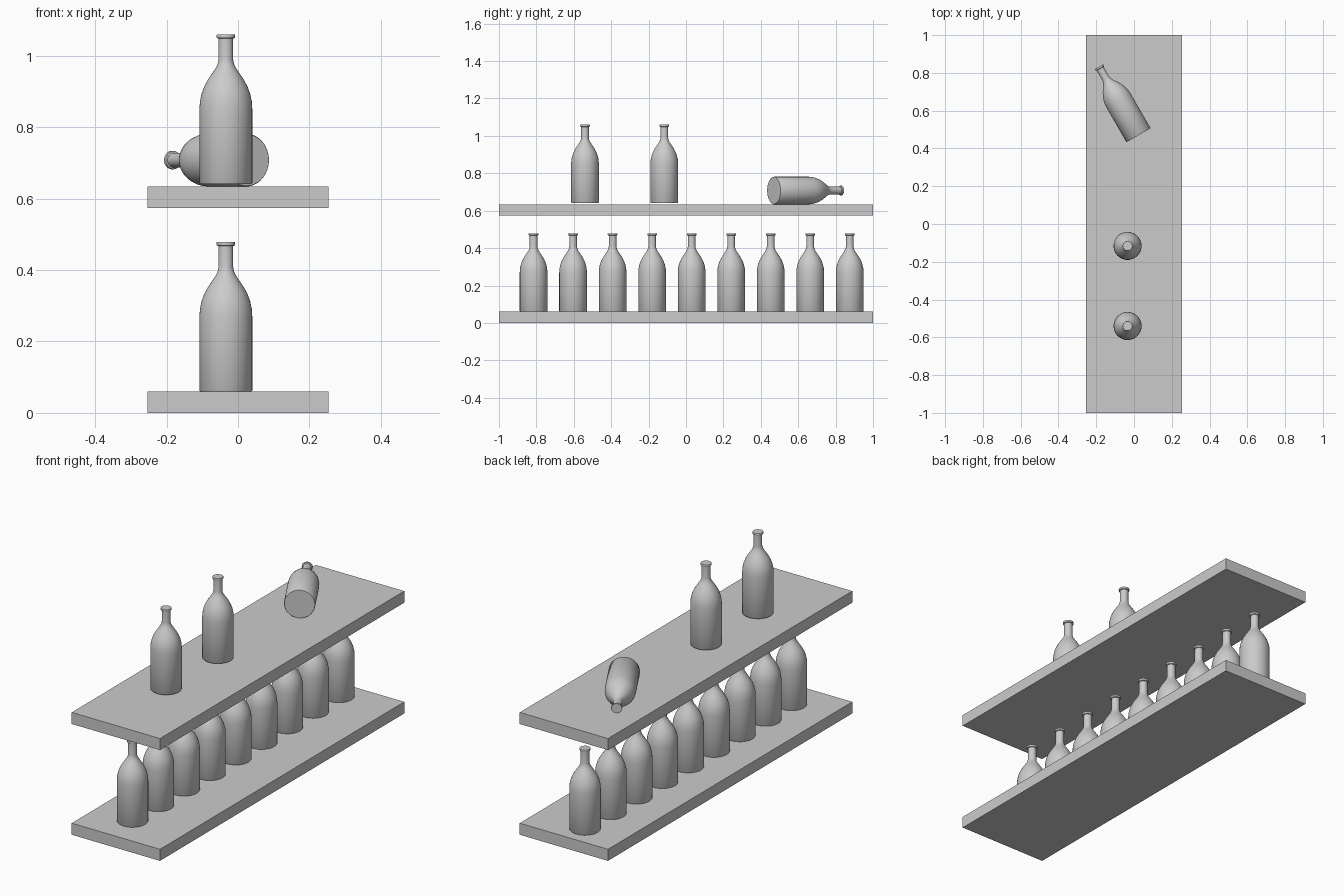
import bpy, bmesh, math
from mathutils import Matrix, Vector

if "Cube" in bpy.data.objects:
    bpy.data.objects.remove(bpy.data.objects["Cube"])

SEGMENTS = 48
BOTTLE_X = -0.034

# bottle silhouette: (radius, height)
PROFILE = [(0, 0), (0.072, 0), (0.074, 0.003), (0.074, 0.21), (0.0725, 0.232),
           (0.068, 0.253), (0.061, 0.272), (0.051, 0.291), (0.039, 0.309),
           (0.029, 0.324), (0.023, 0.336), (0.0205, 0.348), (0.0205, 0.407),
           (0.025, 0.409), (0.026, 0.412), (0.026, 0.417), (0.025, 0.419), (0, 0.419)]


def shelf(name, z):
    bpy.ops.mesh.primitive_cube_add(size=1, location=(0, 0, z + 0.03))
    ob = bpy.context.object
    ob.name = name
    ob.scale = (0.506, 2.0, 0.06)


def bottle_mesh():
    bm = bmesh.new()
    verts = [bm.verts.new((r, 0, z)) for r, z in PROFILE]
    edges = [bm.edges.new(pair) for pair in zip(verts, verts[1:])]
    bmesh.ops.spin(bm, geom=verts + edges, cent=(0, 0, 0), axis=(0, 0, 1),
                   angle=math.tau, steps=SEGMENTS, use_duplicate=False)
    bmesh.ops.remove_doubles(bm, verts=bm.verts, dist=1e-5)
    bmesh.ops.recalc_face_normals(bm, faces=bm.faces)
    mesh = bpy.data.meshes.new("bottle")
    bm.to_mesh(mesh)
    bm.free()
    return mesh


mesh = bottle_mesh()


def bottle(name, location):
    ob = bpy.data.objects.new(name, mesh)
    ob.location = location
    bpy.context.collection.objects.link(ob)
    return ob


# two shelf boards
shelf("lower_shelf", 0)
shelf("upper_shelf", 0.574)

# full row on the lower shelf
for i in range(9):
    first = bottle(f"lower_bottle_{i + 1}", (BOTTLE_X, -0.815 + 0.2113 * i, 0.06))

# two standing bottles on the upper shelf
for i, y in enumerate((-0.54, -0.116)):
    bottle(f"upper_bottle_{i + 1}", (BOTTLE_X, y, 0.641))

# fallen bottle, neck pointing back and left
fallen = bottle("fallen_bottle", (0.024, 0.47, 0.708))
fallen.rotation_euler = Vector((-0.5, 0.866, 0)).to_track_quat('Z', 'Y').to_euler()

# smooth the shared bottle mesh
bpy.ops.object.select_all(action='DESELECT')
first.select_set(True)
bpy.context.view_layer.objects.active = first
bpy.ops.object.shade_smooth_by_angle(angle=math.radians(35))
